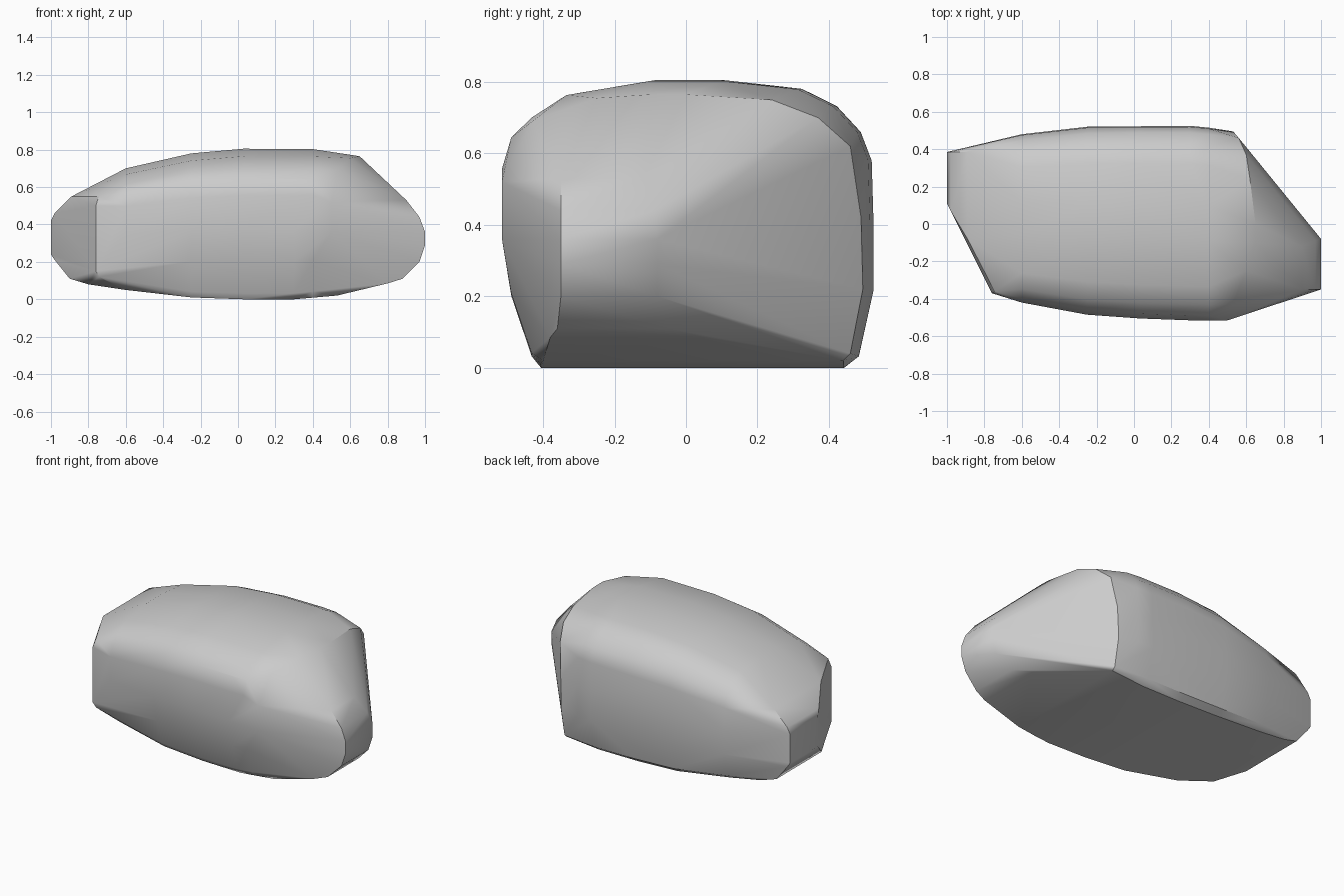
import bpy
import bmesh
import math

cube = bpy.data.objects.get("Cube")
if cube:
    bpy.data.objects.remove(cube, do_unlink=True)

# Single stone grey material
grey = bpy.data.materials.new("stone_grey")
grey.use_nodes = True
colour = (0.6, 0.6, 0.6, 1)
grey.diffuse_color = colour
grey.node_tree.nodes["Principled BSDF"].inputs["Base Color"].default_value = colour

# Loaf-shaped cross-section: y from -1 to 1, z from 0 to 1
loaf = [(-.79, 0), (-.84, .04), (-.95, .25), (-1, .46), (-1, .69), (-.95, .8),
        (-.84, .87), (-.65, .95), (-.19, 1), (.19, 1), (.61, .97), (.8, .91),
        (.93, .82), (.99, .72), (1, .5), (1, .27), (.92, .04), (.84, 0)]

# Body stations: x, y range, z range
stations = [(-.6, -.42, .48, .05, .7), (-.25, -.485, .52, .01, .78),
            (.03, -.505, .525, 0, .805), (.3, -.515, .525, 0, .805),
            (.4, -.515, .515, .01, .803)]


def body_points():
    pts = []
    for x, y0, y1, z0, z1 in stations:
        mid, half = (y0 + y1) / 2, (y1 - y0) / 2
        pts += [(x, mid + half * y, z0 + (z1 - z0) * z) for y, z in loaf]
    return pts


def rounded_end(profile):
    """Ends of a rounded bar lying along y: x, z, first y, last y."""
    return [(x, y, z) for x, z, y0, y1 in profile for y in (y0, y1)]


# Nose at the +x end, and the blunt tail at the -x end
nose = rounded_end([(.9, .53, -.35, -.12), (.97, .44, -.35, -.09),
                    (1, .36, -.35, -.08), (1, .29, -.35, -.08),
                    (.97, .2, -.35, -.08), (.88, .11, -.36, -.05),
                    (.8, .085, -.38, .05)])
tail = rounded_end([(-.89, .55, -.08, .385), (-.98, .46, .07, .385),
                    (-1, .42, .11, .385), (-1, .24, .11, .385),
                    (-.98, .21, .07, .385), (-.9, .11, -.07, .38),
                    (-.8, .08, -.24, .39)])

# Rim of the large slanted facet beside the nose
rim = [(.65, -.1, .765), (.65, 0, .765), (.62, .24, .75), (.6, .37, .7),
       (.56, .46, .62), (.535, .49, .42), (.53, .495, .22), (.53, .46, .04),
       (.53, .44, .02), (.53, -.4, .02), (.5, -.515, .36), (.5, -.515, .52),
       (.53, -.43, .69), (.6, -.25, .755)]

# Upright corner of the slanted facet at the tail
corner = [(-.76, -.37, .15), (-.76, -.37, .5), (-.745, -.36, .55),
          (-.74, -.365, .12), (-.71, -.35, .1)]

# Wrap all guide points in one faceted skin
bm = bmesh.new()
for p in body_points() + nose + tail + rim + corner:
    bm.verts.new(p)
hull = bmesh.ops.convex_hull(bm, input=bm.verts)
loose = {g for g in hull["geom_interior"] + hull["geom_unused"]
         if isinstance(g, bmesh.types.BMVert)}
bmesh.ops.delete(bm, geom=list(loose), context="VERTS")
bmesh.ops.dissolve_limit(bm, angle_limit=math.radians(1.5),
                         verts=bm.verts, edges=bm.edges)
bmesh.ops.recalc_face_normals(bm, faces=bm.faces)

mesh = bpy.data.meshes.new("boulder")
bm.to_mesh(mesh)
bm.free()
mesh.materials.append(grey)
boulder = bpy.data.objects.new("boulder", mesh)
bpy.context.collection.objects.link(boulder)

# Soft shading with crisp facet rims
bpy.ops.object.select_all(action="DESELECT")
boulder.select_set(True)
bpy.context.view_layer.objects.active = boulder
bpy.ops.object.shade_smooth_by_angle(angle=math.radians(35))
weighted = boulder.modifiers.new("even_shading", "WEIGHTED_NORMAL")
weighted.keep_sharp = True
